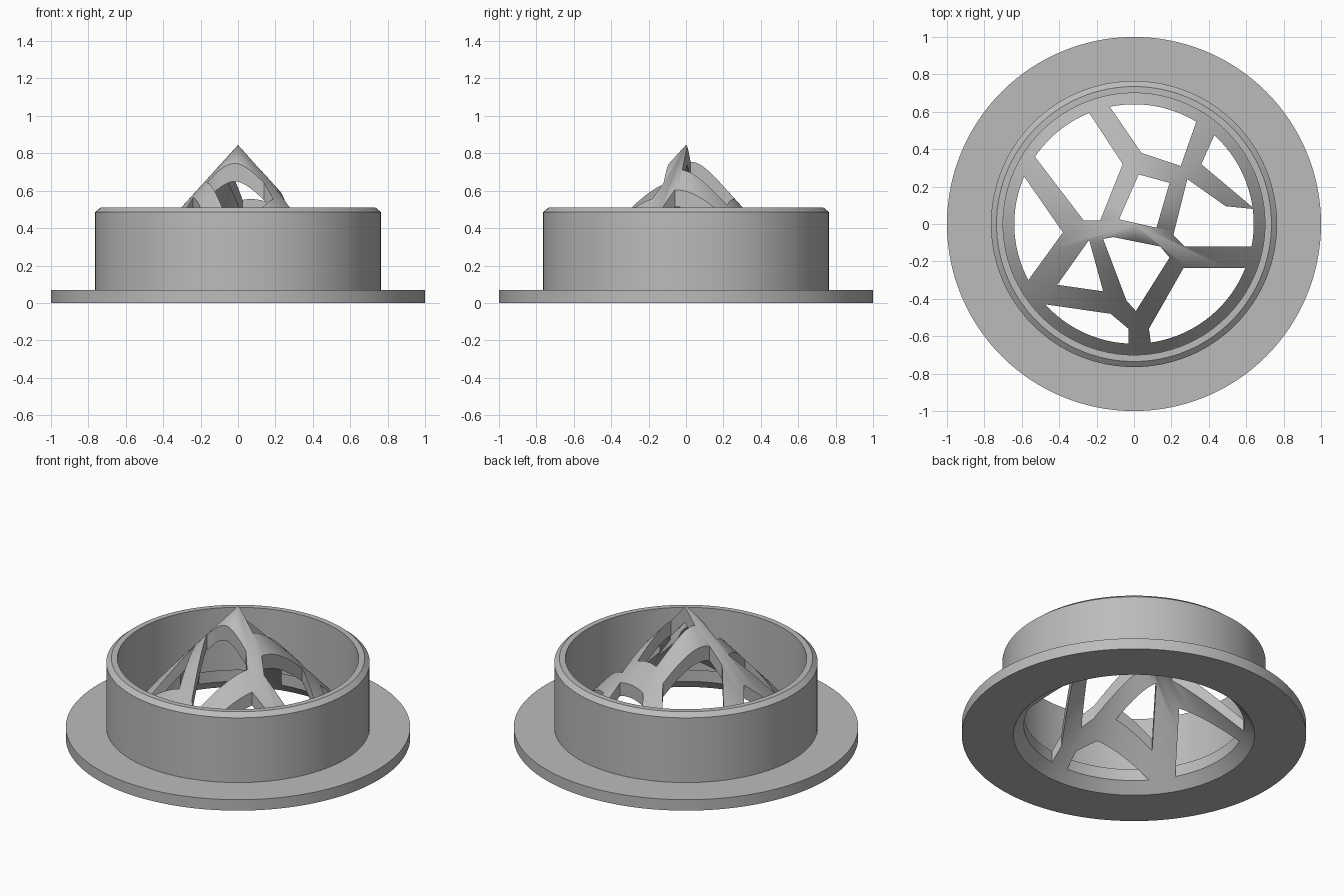
import bpy
import bmesh
import math
from mathutils import Vector

SEGMENTS = 128
RIM = 0.64        # radius where the cage openings end
BORE = 0.70       # inner radius of the collar
APEX = 0.845      # tip of the cage

cube = bpy.data.objects.get("Cube")
if cube:
    bpy.data.objects.remove(cube, do_unlink=True)

grey = bpy.data.materials.new("plain grey")
grey.use_nodes = True
tone = (0.5, 0.5, 0.5, 1)
grey.diffuse_color = tone
for node in grey.node_tree.nodes:
    if node.type == 'BSDF_PRINCIPLED':
        node.inputs["Base Color"].default_value = tone


def add_object(name, bm):
    """Turn a bmesh into a linked object with outward normals."""
    bmesh.ops.recalc_face_normals(bm, faces=bm.faces)
    mesh = bpy.data.meshes.new(name)
    bm.to_mesh(mesh)
    bm.free()
    mesh.materials.append(grey)
    obj = bpy.data.objects.new(name, mesh)
    bpy.context.collection.objects.link(obj)
    return obj


def lathe(name, profile, closed):
    """Revolve a radius/height profile around the z axis."""
    bm = bmesh.new()
    verts = [bm.verts.new((r, 0, z)) for r, z in profile]
    edges = [bm.edges.new(pair) for pair in zip(verts, verts[1:])]
    if closed:
        edges.append(bm.edges.new((verts[-1], verts[0])))
    bmesh.ops.spin(bm, geom=verts + edges, cent=(0, 0, 0), axis=(0, 0, 1),
                   angle=math.tau, steps=SEGMENTS, use_merge=True)
    bmesh.ops.remove_doubles(bm, verts=bm.verts, dist=0.0001)
    return add_object(name, bm)


def rim_arc(start, end):
    """Points on the rim circle, the short way from start to end."""
    a = math.atan2(start.y, start.x)
    b = math.atan2(end.y, end.x)
    sweep = (b - a + math.pi) % math.tau - math.pi
    steps = max(3, int(abs(sweep) / math.tau * SEGMENTS))
    angles = [a + sweep * i / steps for i in range(steps + 1)]
    return [Vector((RIM * math.cos(t), RIM * math.sin(t))) for t in angles]


def add_prism(bm, outline):
    """Upright prism that cuts one opening through the cage."""
    face = bm.faces.new([bm.verts.new((p.x, p.y, -0.2)) for p in outline])
    result = bmesh.ops.extrude_face_region(bm, geom=[face])
    top = [v for v in result["geom"] if isinstance(v, bmesh.types.BMVert)]
    bmesh.ops.translate(bm, verts=top, vec=(0, 0, 1.3))


# Collar: flat flange, straight wall and bevelled lip
lathe("flanged_collar", [
    (BORE, 0), (1, 0), (1, 0.07), (0.765, 0.07),
    (0.765, 0.485), (0.735, 0.51), (BORE, 0.51)], closed=True)

# Cage: thick conical shell
cage = lathe("conical_cage", [
    (0, 0.745), (BORE, 0), (BORE, 0.072), (0, APEX)], closed=False)

# Openings that reach the rim: first and last points are joined by an arc
rim_openings = [
    [(-0.13, 0.63), (0.04, 0.38), (0.25, 0.31), (0.335, 0.55)],
    [(0.43, 0.475), (0.36, 0.32), (0.635, 0.09)],
    [(0.63, 0.08), (0.49, 0.095), (0.285, 0.24), (0.21, -0.06),
     (0.27, -0.12), (0.63, -0.12)],
    [(-0.24, 0.595), (-0.06, 0.32), (-0.18, 0.02), (-0.27, 0.02),
     (-0.53, 0.36)],
    [(-0.59, 0.255), (-0.38, -0.045), (-0.565, -0.3)],
    [(-0.475, -0.43), (-0.125, -0.48), (-0.03, -0.56), (-0.03, -0.64)],
    [(0.09, -0.635), (0.08, -0.56), (0.265, -0.235), (0.595, -0.235)],
]

# Openings fully enclosed by struts
inner_openings = [
    [(0.025, 0.265), (0.19, 0.22), (0.12, -0.02), (-0.08, 0.025)],
    [(-0.24, -0.085), (-0.165, -0.36), (-0.41, -0.325)],
    [(-0.165, -0.08), (-0.11, -0.07), (0.14, -0.12), (0.19, -0.18),
     (0.01, -0.465), (-0.04, -0.41)],
]

bm = bmesh.new()
for opening in rim_openings:
    points = [Vector(p) for p in opening]
    add_prism(bm, points[1:-1] + rim_arc(points[-1], points[0]))
for opening in inner_openings:
    add_prism(bm, [Vector(p) for p in opening])
cutter = add_object("opening_cutter", bm)
cutter.hide_render = True

# Cut the openings, leaving the branching struts
cut = cage.modifiers.new("openings", 'BOOLEAN')
cut.operation = 'DIFFERENCE'
cut.solver = 'EXACT'
cut.object = cutter
bpy.context.view_layer.objects.active = cage
bpy.ops.object.modifier_apply(modifier=cut.name)
bpy.data.objects.remove(cutter, do_unlink=True)

# Smooth round surfaces, crisp edges
for name in ("flanged_collar", "conical_cage"):
    bpy.ops.object.select_all(action='DESELECT')
    obj = bpy.data.objects[name]
    obj.select_set(True)
    bpy.context.view_layer.objects.active = obj
    bpy.ops.object.shade_smooth_by_angle(angle=math.radians(30))
